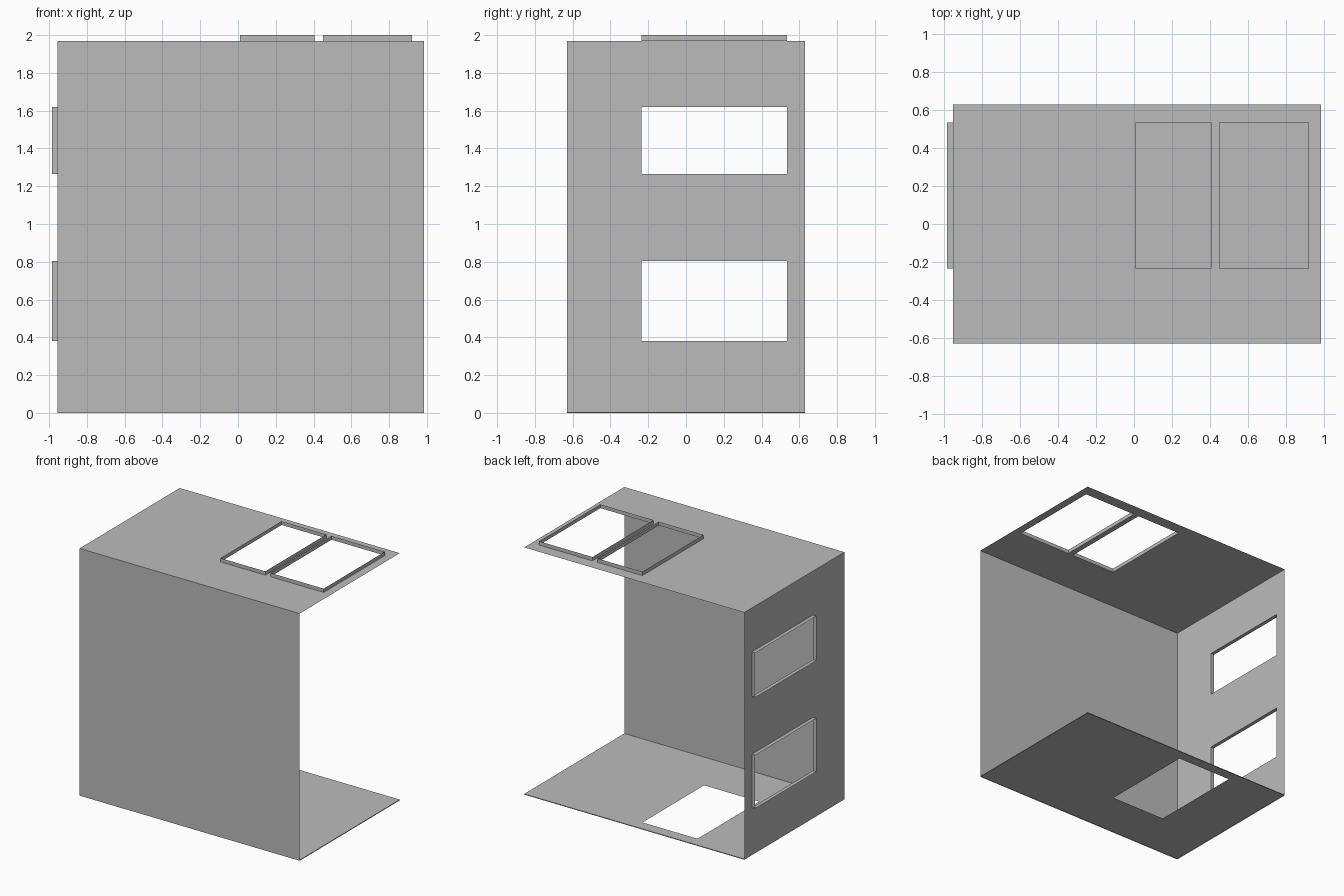
import bpy, bmesh

if "Cube" in bpy.data.objects:
    bpy.data.objects.remove(bpy.data.objects["Cube"])

X0, X1, Y, Z0, Z1 = -0.955, 0.985, 0.63, 0.006, 1.97
LIP = 0.03                      # height of the raised opening frames
HY0, HY1 = -0.235, 0.535        # depth range shared by every opening

grey = bpy.data.materials.new("sheet_grey")
grey.diffuse_color = (0.5, 0.5, 0.5, 1)
grey.use_nodes = True
grey.node_tree.nodes["Principled BSDF"].inputs["Base Color"].default_value = grey.diffuse_color


def finish(name, bm, outward):
    """Weld, face the panel outward and make the object."""
    bmesh.ops.remove_doubles(bm, verts=bm.verts, dist=1e-5)
    bm.normal_update()
    for f in bm.faces:
        if sum(a * b for a, b in zip(f.normal, outward)) < 0:
            f.normal_flip()
    me = bpy.data.meshes.new(name)
    bm.to_mesh(me)
    bm.free()
    me.materials.append(grey)
    bpy.context.collection.objects.link(bpy.data.objects.new(name, me))


def sheet(name, rect, holes, place, outward):
    """Flat panel from a grid of cells, leaving out those inside a hole."""
    bm = bmesh.new()
    us = sorted({u for r in [rect] + holes for u in r[:2]})
    vs = sorted({v for r in [rect] + holes for v in r[2:]})
    for u0, u1 in zip(us, us[1:]):
        for v0, v1 in zip(vs, vs[1:]):
            u, v = (u0 + u1) / 2, (v0 + v1) / 2
            if any(h[0] < u < h[1] and h[2] < v < h[3] for h in holes):
                continue
            bm.faces.new([bm.verts.new(place(*p, 0)) for p in
                          ((u0, v0), (u1, v0), (u1, v1), (u0, v1))])
    finish(name, bm, outward)


def rim(name, rect, place, height):
    """Thin upright band following a rectangle."""
    bm = bmesh.new()
    a, b, c, d = rect
    loop = [(a, c), (b, c), (b, d), (a, d)]
    for p, q in zip(loop, loop[1:] + loop[:1]):
        bm.faces.new([bm.verts.new(place(*s)) for s in
                      ((*p, 0), (*q, 0), (*q, height), (*p, height))])
    bmesh.ops.remove_doubles(bm, verts=bm.verts, dist=1e-5)
    bmesh.ops.recalc_face_normals(bm, faces=bm.faces)
    finish(name, bm, (0, 0, 0))


def on_roof(u, v, h): return (u, v, Z1 + h)
def on_floor(u, v, h): return (u, v, Z0 - h)
def on_side(u, v, h): return (X0 - h, u, v)
def on_front(u, v, h): return (u, -Y - h, v)


# Roof with two framed openings
roof_holes = [(0.01, 0.405, HY0, HY1), (0.45, 0.92, HY0, HY1)]
sheet("roof_panel", (X0, X1, -Y, Y), roof_holes, on_roof, (0, 0, 1))
for i, h in enumerate(roof_holes):
    rim(f"roof_opening_frame_{i + 1}", h, on_roof, LIP)

# Left side wall with two framed openings
side_holes = [(HY0, HY1, 0.38, 0.805), (HY0, HY1, 1.265, 1.62)]
sheet("side_wall", (-Y, Y, Z0, Z1), side_holes, on_side, (-1, 0, 0))
for i, h in enumerate(side_holes):
    rim(f"side_opening_frame_{i + 1}", h, on_side, LIP)

# Plain front wall; the back and right side stay open
sheet("front_wall", (X0, X1, Z0, Z1), [], on_front, (0, -1, 0))

# Floor with one opening and a very low skirt
sheet("floor_panel", (X0, X1, -Y, Y), [(-0.48, 0.005, HY0, 0.54)],
      on_floor, (0, 0, -1))
rim("floor_skirt", (X0, X1, -Y, Y), on_floor, Z0)
